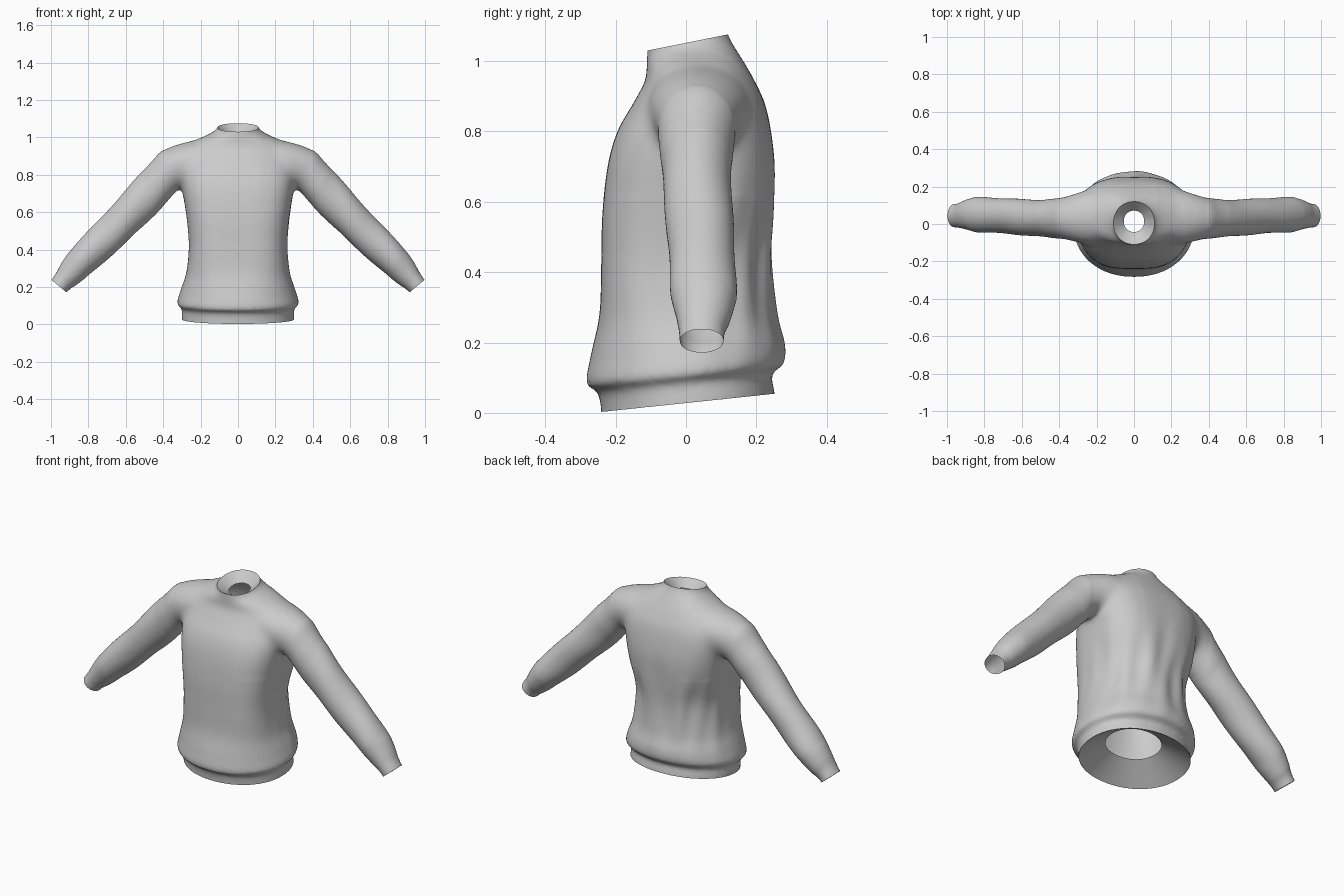
import bpy, bmesh
from math import sin, cos, pi, exp
from mathutils import Vector

if "Cube" in bpy.data.objects:
    bpy.data.objects.remove(bpy.data.objects["Cube"])

wool = bpy.data.materials.new("grey wool")
wool.use_nodes = True
wool.diffuse_color = (0.6, 0.6, 0.6, 1)
wool.node_tree.nodes["Principled BSDF"].inputs["Base Color"].default_value = (0.6, 0.6, 0.6, 1)


def spline(rows, steps=5):
    """Smooth the rows of a profile with a Catmull-Rom curve."""
    rows = [Vector(r) for r in rows]
    out = []
    for i in range(len(rows) - 1):
        a, b = rows[max(i - 1, 0)], rows[i]
        c, d = rows[i + 1], rows[min(i + 2, len(rows) - 1)]
        for k in range(steps):
            t = k / steps
            out.append(b + (c - a) * (t / 2) + (a * 2 - b * 5 + c * 4 - d) * (t * t / 2)
                       + (b * 3 - a - c * 3 + d) * (t ** 3 / 2))
    return out + [rows[-1]]


def loft(bm, rings):
    """Join rings of points into a closed tube."""
    loops = [[bm.verts.new(p) for p in ring] for ring in rings]
    n = len(loops[0])
    for lo, hi in zip(loops, loops[1:]):
        for i in range(n):
            bm.faces.new((lo[i], lo[(i + 1) % n], hi[(i + 1) % n], hi[i]))
    bm.faces.new(loops[0][::-1])
    bm.faces.new(loops[-1])


SIDES = 64
ANGLES = [2 * pi * i / SIDES for i in range(SIDES)]


# Torso rows: height, half width, front y, back y, tilt
torso = spline([
    (-0.04, .298, -.24, .253, .1), (.03, .301, -.241, .252, .1), (.085, .301, -.252, .244, .1),
    (.112, .325, -.283, .277, .1), (.18, .308, -.27, .28, .05), (.28, .276, -.246, .257, 0),
    (.42, .262, -.241, .244, 0), (.56, .273, -.238, .248, 0), (.70, .295, -.223, .252, 0),
    (.80, .31, -.195, .242, 0), (.88, .31, -.15, .224, 0), (.94, .285, -.118, .197, 0),
    (.98, .235, -.112, .17, .05), (1.015, .155, -.111, .143, .12), (1.045, .112, -.11, .122, .2),
    (1.1, .1, -.108, .108, .2)])


def torso_ring(row):
    z, w, front, back, tilt = row
    mid, depth = (front + back) / 2, (back - front) / 2
    ring = []
    for a in ANGLES:
        # Fuller corners at the front of the body and across the shoulder blades
        if sin(a) < 0:
            n = 2.1 + 1.0 * exp(-((z - .54) / .31) ** 4)
        else:
            n = 2.1 + .8 * exp(-((z - .74) / .2) ** 4)
        r = (abs(cos(a)) ** n + abs(sin(a)) ** n) ** (-1 / n)
        # Soft vertical folds on the back and sides, fading at the hem and yoke
        fade = exp(-((z - .42) / .22) ** 2) * max(0, .45 + sin(a)) / 1.45
        r *= 1 + fade * (.02 * sin(9 * a + 5 * z) + .02 * sin(15 * a - 9 * z))
        y = mid + depth * r * sin(a)
        ring.append((w * r * cos(a), y, z + tilt * y))
    return ring


# Sleeve rows: upper edge x, z, lower edge x, z, centre y, half depth
sleeve = spline([
    (.10, 1.0, .10, .78, .04, .13), (.25, .982, .23, .75, .037, .145),
    (.395, .935, .315, .722, .032, .118), (.47, .862, .38, .652, .03, .106),
    (.60, .72, .50, .532, .033, .097), (.74, .563, .635, .405, .043, .095),
    (.88, .417, .78, .277, .05, .094), (.94, .335, .862, .212, .05, .078),
    (.972, .277, .90, .187, .045, .066), (1.025, .20, .955, .13, .045, .062)])


def sleeve_rings(side):
    rings = []
    for ux, uz, lx, lz, y, depth in sleeve:
        mid = Vector(((ux + lx) / 2, y, (uz + lz) / 2))
        half = Vector(((ux - lx) / 2, 0, (uz - lz) / 2))
        ring = []
        for a in ANGLES:
            # Slight creases round the forearm
            k = 1 + .025 * sin(26 * ux + 2 * a) * (.5 < ux < .9)
            p = mid + half * k * cos(a) + Vector((0, depth * k * sin(a), 0))
            ring.append((p.x * side, p.y, p.z))
        rings.append(ring)
    return rings


bm = bmesh.new()
loft(bm, [torso_ring(r) for r in torso])
for side in (1, -1):
    loft(bm, sleeve_rings(side))
bmesh.ops.recalc_face_normals(bm, faces=bm.faces)
mesh = bpy.data.meshes.new("sweater")
bm.to_mesh(mesh)
bm.free()
sweater = bpy.data.objects.new("sweater", mesh)
bpy.context.collection.objects.link(sweater)
bpy.ops.object.select_all(action='DESELECT')
bpy.context.view_layer.objects.active = sweater
sweater.select_set(True)

# Fuse torso and sleeves into one skin
fuse = sweater.modifiers.new("fuse", 'REMESH')
fuse.mode = 'VOXEL'
fuse.voxel_size = 0.011
soften = sweater.modifiers.new("soften", 'SMOOTH')
soften.factor = 0.5
soften.iterations = 5
for name in ("fuse", "soften"):
    bpy.ops.object.modifier_apply(modifier=name)

bm = bmesh.new()
bm.from_mesh(mesh)

# Blend the shoulder seams
seam = [v for v in bm.verts if .13 < abs(v.co.x) < .4 and v.co.z > .62]
for _ in range(20):
    bmesh.ops.smooth_vert(bm, verts=seam, factor=0.5, use_axis_x=True, use_axis_y=True, use_axis_z=True)

# Cut each opening: point, outward direction, depth of the turned edge (cuffs stay open)
openings = [((0, 0, .028), (0, .105, -1), .09), ((0, 0, 1.052), (0, -.2, 1), .045),
            ((.96, 0, .207), (.64, 0, -.77), 0), ((-.96, 0, .207), (-.64, 0, -.77), 0)]
for point, out, depth in openings:
    out = Vector(out).normalized()
    cut = bmesh.ops.bisect_plane(bm, geom=bm.verts[:] + bm.edges[:] + bm.faces[:], dist=.0005,
                                 plane_co=point, plane_no=out, clear_outer=True)
    if depth:
        rim = [e for e in cut["geom_cut"] if isinstance(e, bmesh.types.BMEdge) and e.is_boundary]
        turned = bmesh.ops.extrude_edge_only(bm, edges=rim)["geom"]
        verts = [v for v in turned if isinstance(v, bmesh.types.BMVert)]
        centre = sum((v.co for v in verts), Vector()) / len(verts)
        for v in verts:
            v.co = centre + (v.co - centre) * .5 - out * depth
bmesh.ops.recalc_face_normals(bm, faces=bm.faces)
bm.to_mesh(mesh)
bm.free()

mesh.materials.clear()
mesh.materials.append(wool)
bpy.ops.object.shade_smooth_by_angle(angle=.8)
